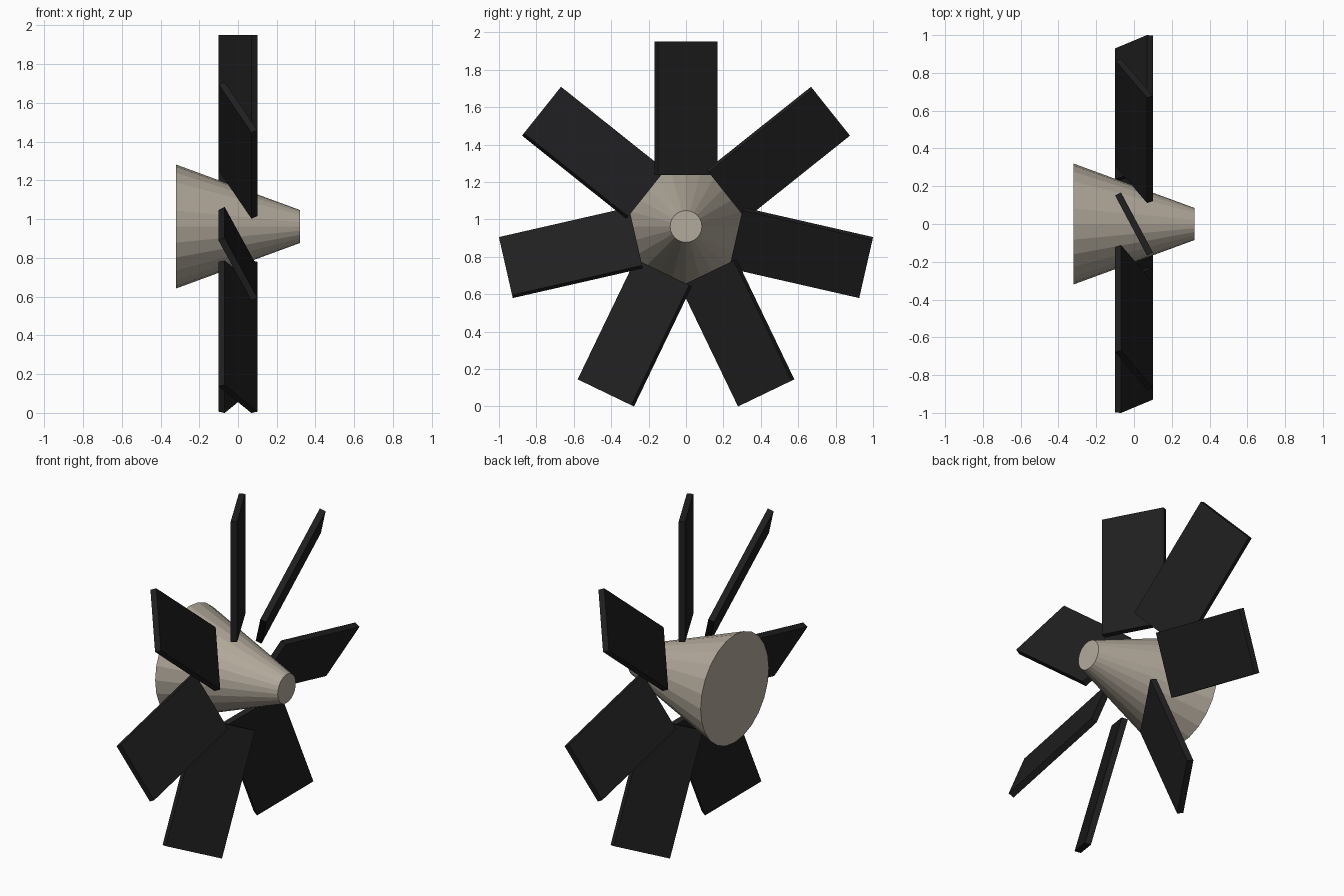
import bpy, math
from mathutils import Matrix

if "Cube" in bpy.data.objects:
    bpy.data.objects.remove(bpy.data.objects["Cube"])

CZ = 0.962          # height of the rotation axis
BLADES = 7


def material(name, rgb):
    m = bpy.data.materials.new(name)
    m.diffuse_color = (*rgb, 1)
    m.use_nodes = True
    m.node_tree.nodes["Principled BSDF"].inputs["Base Color"].default_value = m.diffuse_color
    return m


hub_mat = material("hub_beige", (0.45, 0.40, 0.33))
blade_mat = material("blade_black", (0.014, 0.014, 0.015))

# Tapered hub lying along x, wide end at -x
bpy.ops.mesh.primitive_cone_add(vertices=24, radius1=0.32, radius2=0.085, depth=0.64,
                                location=(0, 0, CZ), rotation=(0, math.pi / 2, 0))
hub = bpy.context.object
hub.name = "hub"
hub.data.materials.append(hub_mat)

# Pitched flat blades arranged radially around the hub
R0, R1 = 0.275, 0.988
for i in range(BLADES):
    bpy.ops.mesh.primitive_cube_add(size=1)
    blade = bpy.context.object
    blade.name = f"blade_{i + 1}"
    blade.data.transform(
        Matrix.Translation((0, 0, (R0 + R1) / 2))
        @ Matrix.Rotation(math.radians(28), 4, 'Z')
        @ Matrix.Diagonal((0.035, 0.36, R1 - R0, 1)))
    blade.location.z = CZ
    blade.rotation_euler.x = i * math.tau / BLADES
    blade.data.materials.append(blade_mat)
